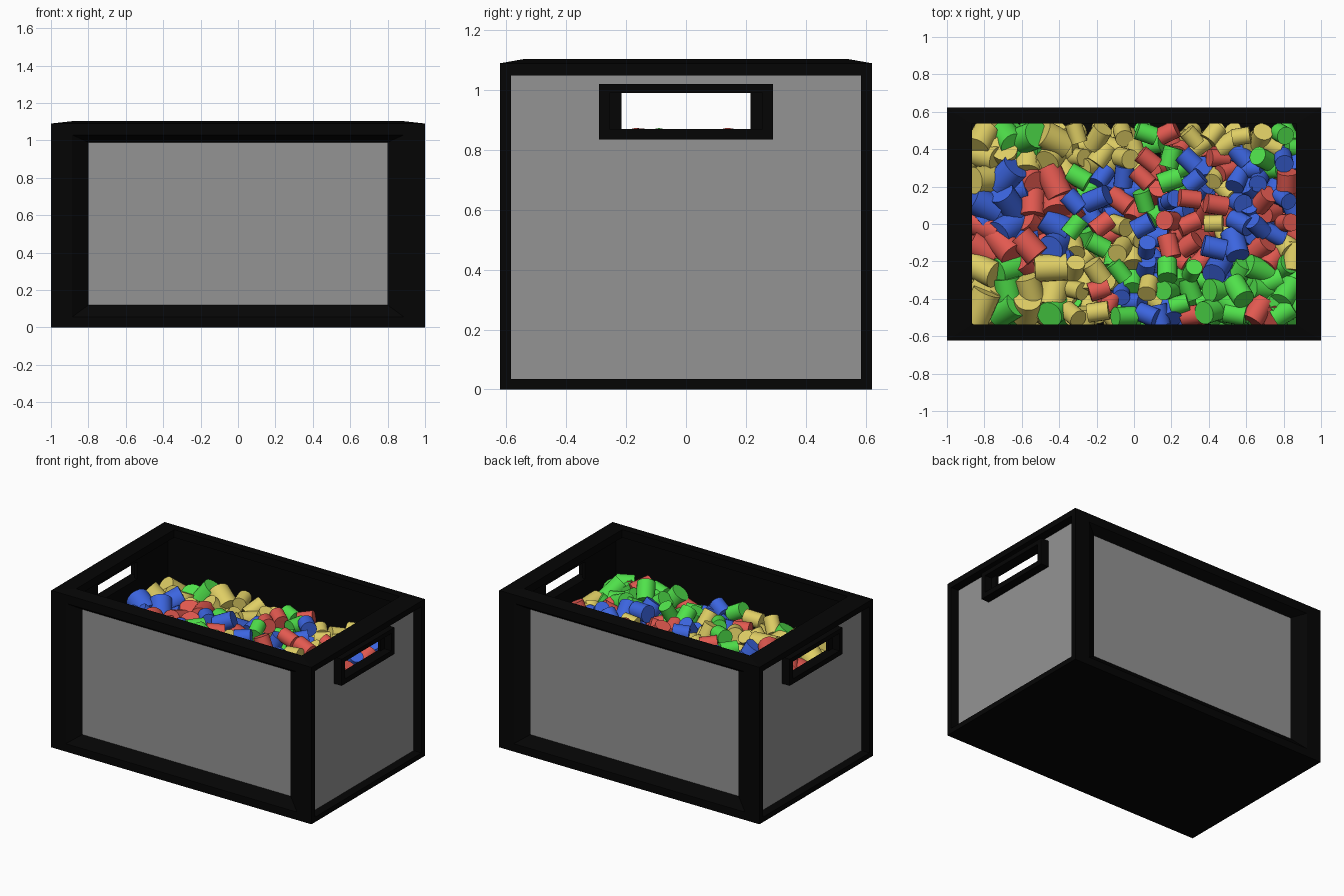
import bpy, bmesh, random
from math import pi
from mathutils import Matrix, Vector, Euler

if "Cube" in bpy.data.objects:
    bpy.data.objects.remove(bpy.data.objects["Cube"])
random.seed(4)


def material(name, rgb):
    m = bpy.data.materials.new(name)
    m.use_nodes = True
    m.diffuse_color = (*rgb, 1)
    m.node_tree.nodes["Principled BSDF"].inputs["Base Color"].default_value = (*rgb, 1)
    return m


black = material("black_plastic", (0.0015, 0.0015, 0.0015))
grey = material("grey_panel", (0.295, 0.295, 0.295))
paints = {
    "R": material("red", (0.76, 0.10, 0.08)),
    "G": material("green", (0.08, 0.76, 0.07)),
    "B": material("blue", (0.045, 0.13, 0.74)),
    "Y": material("yellow", (0.74, 0.62, 0.13)),
}


def finish(bm, name, mats):
    bmesh.ops.remove_doubles(bm, verts=bm.verts, dist=0.0001)
    bmesh.ops.recalc_face_normals(bm, faces=bm.faces)
    me = bpy.data.meshes.new(name)
    bm.to_mesh(me)
    bm.free()
    ob = bpy.data.objects.new(name, me)
    bpy.context.collection.objects.link(ob)
    for m in mats:
        me.materials.append(m)
    return ob


def bridge(bm, a, b, mat=0):
    for j in range(4):
        k = (j + 1) % 4
        bm.faces.new((a[j], a[k], b[k], b[j])).material_index = mat


def loft(bm, turn, rings, grey_strip=None, cap=None):
    """Join rectangles (half width, low, high, distance from centre) on one side;
    cap is the material slot of a face closing the last rectangle."""
    rot = Matrix.Rotation(turn * pi / 2, 3, "Z")
    loops = []
    for w, lo, hi, d in rings:
        corners = [(-w, lo), (w, lo), (w, hi), (-w, hi)]
        loops.append([bm.verts.new(rot @ Vector((u, -d, z))) for u, z in corners])
    for i, (a, b) in enumerate(zip(loops, loops[1:])):
        bridge(bm, a, b, int(i == grey_strip))
    if cap is not None:
        bm.faces.new(loops[-1]).material_index = cap


# Crate dimensions: outside, rim opening and inner walls
X, Y, TOP = 1.0, 0.622, 1.09
RX, RY, RIM = 0.867, 0.537, 1.105
IX, IY, FLOOR, CEIL = 0.925, 0.553, 0.06, 1.05
HOLE = (0.215, 0.87, 0.99)

# Crate shell: long walls with bevelled recess, short walls with hand holes
bm = bmesh.new()
for turn in (0, 2):
    loft(bm, turn, [(X, 0, TOP, Y), (0.888, 0.055, 1.03, Y), (0.8, 0.12, 0.99, 0.565)], cap=1)
    loft(bm, turn, [(IX, FLOOR, CEIL, IY)], cap=0)
for turn in (1, 3):
    loft(bm, turn, [(Y, 0, TOP, X), (0.585, 0.035, 1.05, X), (0.585, 0.035, 1.05, 0.94),
                    (*HOLE, 0.94), (*HOLE, IX), (IY, FLOOR, CEIL, IX)], grey_strip=2)

# Sloped rim with an overhanging lip, then floor and underside
levels = [(X, Y, TOP), (RX, RY, RIM), (RX, RY, CEIL), (IX, IY, CEIL), (IX, IY, FLOOR), (X, Y, 0)]
rects = [[bm.verts.new((sx * x, sy * y, z)) for sx, sy in ((-1, -1), (1, -1), (1, 1), (-1, 1))]
         for x, y, z in levels]
for a, b in zip(rects[:3], rects[1:4]):
    bridge(bm, a, b)
for ring in rects[4:]:
    bm.faces.new(ring)
finish(bm, "crate", [black, grey])

# Raised handle surrounds
for turn, name in ((1, "left_handle"), (3, "right_handle")):
    bm = bmesh.new()
    frame, mouth = (0.29, 0.835, 1.02), (0.255, 0.87, 0.99)
    loft(bm, turn, [(*frame, 0.939), (*frame, X), (*mouth, X), (*mouth, 0.946),
                    (*HOLE, 0.946), (*HOLE, 0.939), (*frame, 0.939)])
    finish(bm, name, [black])

# Heap of pegs: colour map seen from above, back row first
COLOURS = [
    "YGGYYYYGRYYYYG",
    "YYYYYYYRGBRBGB",
    "YBRRGBBRGBYBBR",
    "BBRRBBRGBRRBRB",
    "RBRBGRYBRRYBBR",
    "RRRBYGYBRRBBRY",
    "YGRYYYGBGGBGGG",
    "YGYYYRBYGGGGGG",
    "YGYGYYGBBRGGRG",
]
ROWS, COLS = len(COLOURS), len(COLOURS[0])
heaps = {key: bmesh.new() for key in paints}


def clamp(v, limit):
    return max(-limit, min(limit, v))


def add_peg(x, y, top, key):
    # large pegs on one end, medium in the near corner, small elsewhere
    r = 0.072 if x < -0.35 else 0.06 if x > 0.4 and y < -0.1 else 0.05
    r += random.uniform(-0.005, 0.005)
    h = r * random.uniform(2.0, 2.4)
    tilt = Euler((random.uniform(0.4, 1.7), 0, random.uniform(0, 2 * pi))).to_matrix()
    axis = tilt @ Vector((0, 0, 1))
    # keep the peg inside the walls and its top at the wanted height
    reach = [abs(a) * h / 2 + r * (1 - a * a) ** 0.5 for a in axis]
    place = Vector((clamp(x, IX - reach[0]), clamp(y, IY - reach[1]), top - reach[2]))
    bmesh.ops.create_cone(heaps[key], cap_ends=True, segments=20, radius1=r, radius2=r,
                          depth=h, matrix=Matrix.Translation(place) @ tilt.to_4x4())


for layer, level in enumerate((0.83, 0.755, 0.69, 0.62)):
    shift = 0.5 * (layer % 2)
    for row in range(ROWS):
        for col in range(COLS):
            x = (col + shift + 0.5 + random.uniform(-0.15, 0.15)) / COLS * 2 * RX - RX
            y = RY - (row + shift + 0.5 + random.uniform(-0.15, 0.15)) / ROWS * 2 * RY
            hump = 0.04 if x > 0.4 and y < -0.25 else 0
            add_peg(x, y, level + hump + random.uniform(-0.045, 0.045), COLOURS[row][col])

for key, bm in heaps.items():
    ob = finish(bm, paints[key].name + "_pegs", [paints[key]])
    bpy.ops.object.select_all(action="DESELECT")
    ob.select_set(True)
    bpy.context.view_layer.objects.active = ob
    bpy.ops.object.shade_smooth_by_angle(angle=0.7)
